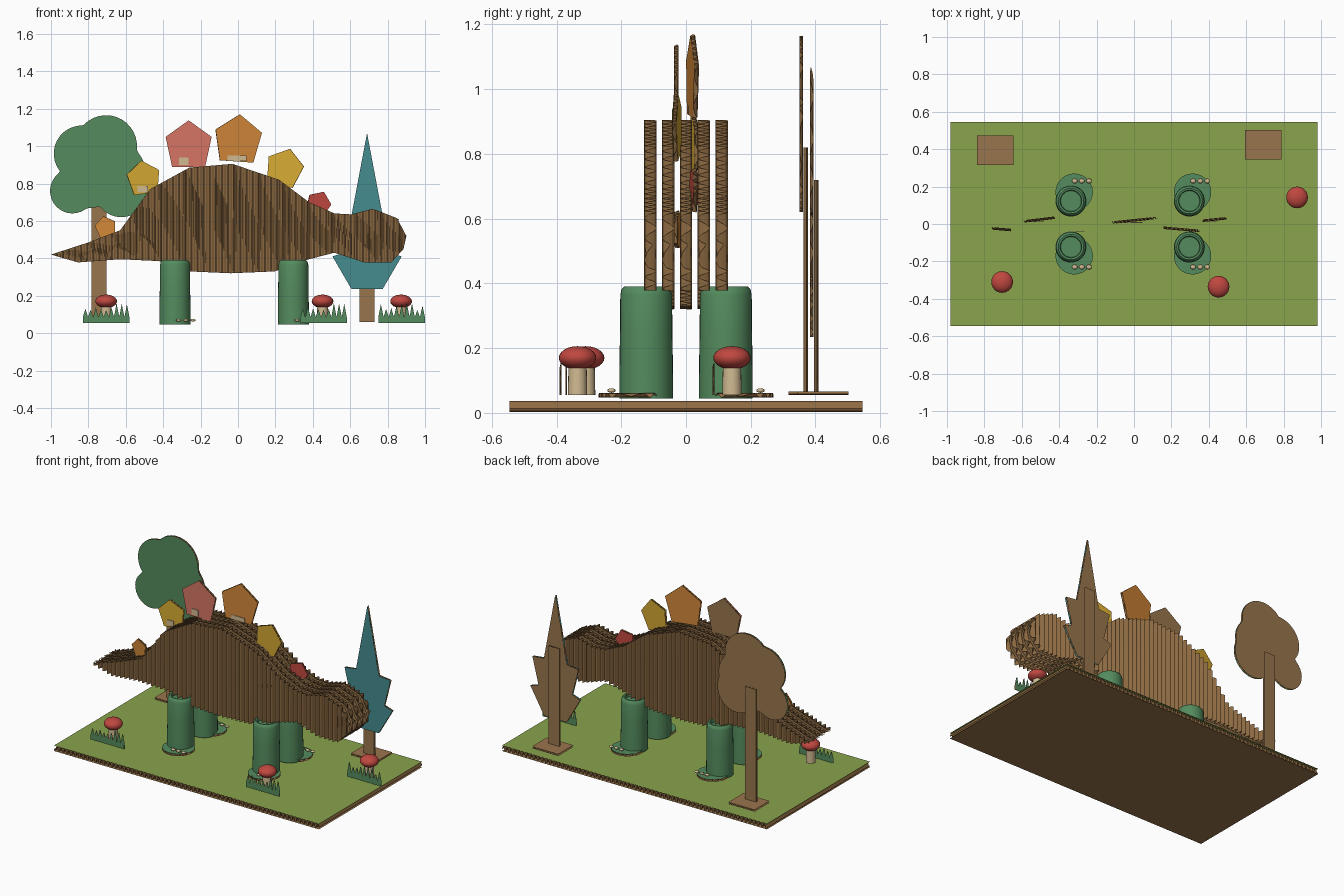
import bpy, bmesh, math, random
from math import sin, cos, pi

if "Cube" in bpy.data.objects:
    bpy.data.objects.remove(bpy.data.objects["Cube"])

random.seed(4)


def mat(name, r, g, b):
    m = bpy.data.materials.new(name)
    lin = [((c + 0.055) / 1.055) ** 2.4 for c in (r, g, b)]
    m.diffuse_color = (*lin, 1)
    m.use_nodes = True
    m.node_tree.nodes["Principled BSDF"].inputs["Base Color"].default_value = m.diffuse_color
    return m


BROWN = mat("cardboard brown", 0.60, 0.46, 0.30)
FLUTE = mat("flute brown", 0.56, 0.42, 0.26)
GRASS = mat("grass green", 0.54, 0.64, 0.30)
GREEN = mat("paint green", 0.33, 0.55, 0.37)
TEAL = mat("teal", 0.27, 0.55, 0.56)
RED = mat("red", 0.75, 0.28, 0.25)
SALMON = mat("salmon", 0.84, 0.46, 0.39)
ORANGE = mat("orange", 0.82, 0.53, 0.22)
YELLOW = mat("yellow", 0.84, 0.67, 0.20)
TAN = mat("tan", 0.82, 0.73, 0.57)


def finish(name, bm, mats, loc=(0, 0, 0), rot=(0, 0, 0), smooth=True):
    me = bpy.data.meshes.new(name)
    bm.to_mesh(me)
    bm.free()
    for m in mats:
        me.materials.append(m)
    ob = bpy.data.objects.new(name, me)
    bpy.context.collection.objects.link(ob)
    ob.location, ob.rotation_euler = loc, rot
    if smooth:
        for p in me.polygons:
            p.use_smooth = True
    return ob


def spans(outline, u):
    """Sorted v values where the line at u crosses the outline."""
    hits = []
    for (a, b), (c, d) in zip(outline, outline[1:] + outline[:1]):
        if (a <= u) != (c <= u):
            hits.append(b + (d - b) * (u - a) / (c - a))
    return sorted(hits)


def corrugated(name, outline, t, loc, front, back, period=0.025, flat=False, rot=(0, 0, 0)):
    """Wavy sheet cut to an outline, between optional flat liners; flutes run along v."""
    bm = bmesh.new()

    def vert(u, v, w):
        return bm.verts.new((u, v, -w) if flat else (u, w, v))

    # flat liners
    for w, m, i in ((-t / 2, front, 0), (t / 2, back, 1)):
        if m:
            f = bm.faces.new([vert(u, v, w) for u, v in outline])
            f.normal_update()
            f.material_index = i
            out = f.normal.z if flat else -f.normal.y
            if out * (1 if i == 0 else -1) < 0:
                f.normal_flip()
    # wavy core
    u0, u1 = min(p[0] for p in outline), max(p[0] for p in outline)
    n = max(8, round((u1 - u0) / period) * 6)
    prev = []
    for k in range(n + 1):
        u = u0 + 1e-4 + (u1 - u0 - 2e-4) * k / n
        w = 0.96 * t / 2 * sin(k * pi / 3 + 0.4)
        col = [vert(u, v, w) for v in spans(outline, u)]
        if len(col) == len(prev):
            for j in range(0, len(col) - 1, 2):
                f = bm.faces.new((prev[j], col[j], col[j + 1], prev[j + 1]))
                f.material_index = 2
                f.smooth = True
        prev = col
    return finish(name, bm, [front or BROWN, back or BROWN, FLUTE], loc, rot, smooth=False)


def rect(w, h):
    return [(-w / 2, -h / 2), (w / 2, -h / 2), (w / 2, h / 2), (-w / 2, h / 2)]


def lathe(name, prof, m, loc, seg=32):
    bm = bmesh.new()
    rings = [[bm.verts.new((r * cos(2 * pi * i / seg), r * sin(2 * pi * i / seg), z))
              for i in range(seg)] for r, z in prof]
    for a, b in zip(rings, rings[1:]):
        for i in range(seg):
            j = (i + 1) % seg
            bm.faces.new((a[i], a[j], b[j], b[i]))
    bm.faces.new(rings[0][::-1])
    bm.faces.new(rings[-1])
    ob = finish(name, bm, [m], loc)
    ob.data.set_sharp_from_angle(angle=math.radians(40))
    return ob


def blob(name, m, loc, size, seg=24):
    bm = bmesh.new()
    bmesh.ops.create_uvsphere(bm, u_segments=seg, v_segments=seg // 2, radius=1)
    bmesh.ops.scale(bm, vec=size, verts=bm.verts)
    return finish(name, bm, [m], loc)


# base board
corrugated("base_board", rect(1.96, 1.09), 0.036, (0, 0, 0.02), GRASS, BROWN, 0.03, flat=True)

# body: five corrugated layers with bare flutes on the outside
body = [(-1, .42), (-.8, .485), (-.63, .55), (-.47, .77), (-.26, .885), (-.03, .905), (.22, .82),
        (.38, .70), (.515, .64), (.605, .635), (.72, .665), (.85, .615), (.9, .52), (.885, .45),
        (.82, .378), (.675, .378), (.515, .43), (.38, .395), (.195, .33), (-.04, .32),
        (-.26, .33), (-.42, .385), (-.63, .395), (-.855, .378)]
for i in range(5):
    corrugated(f"body_layer_{i + 1}", body, 0.04, (0, (i - 2) * 0.055, 0),
               BROWN if i > 0 else None, BROWN if i < 4 else None, 0.033)

# back plates: x, y, z, size, tilt, turn, front colour, back colour
penta = [(0, 1.12), (1, .4), (.72, -.9), (-.72, -.9), (-1, .4)]
plates = [(-.707, -.028, .565, .055, -12, -5, ORANGE, ORANGE),
          (-.504, .024, .825, .088, -8, 7, YELLOW, YELLOW),
          (-.264, -.03, 1.0, .123, 0, 0, SALMON, BROWN),
          (0, .02, 1.03, .125, 4, 6, ORANGE, ORANGE),
          (.248, -.028, .88, .098, 16, -5, YELLOW, YELLOW),
          (.43, .024, .69, .064, 24, 6, RED, RED)]
for i, (x, y, z, s, tilt, turn, fc, bc) in enumerate(plates):
    corrugated(f"back_plate_{i + 1}", [(u * s, v * s) for u, v in penta], 0.014, (x, y, z),
               fc, bc, 0.02, rot=(0, math.radians(tilt), math.radians(turn)))

# tape tabs on the plates
for i, (x, y, z, w, h) in enumerate([(-.29, -.041, .92, .05, .04), (-.005, .008, .935, .1, .03),
                                     (-.51, .012, .77, .055, .035), (.425, .012, .65, .03, .03)]):
    bm = bmesh.new()
    bmesh.ops.create_cube(bm, size=1)
    bmesh.ops.scale(bm, vec=(w, 0.004, h), verts=bm.verts)
    finish(f"tape_tab_{i + 1}", bm, [TAN], (x, y, z), smooth=False)

# legs, feet and toes
leg = [(.083, .045), (.083, .12), (.081, .25), (.08, .365), (.076, .382), (.068, .39),
       (.058, .388), (.055, .365)]
disc = [(.1 * cos(2 * pi * i / 28), .1 * sin(2 * pi * i / 28)) for i in range(28)]
for x in (-.337, .296):
    for s in (-1, 1):
        tag = f"{'rear' if x < 0 else 'front'}_{'right' if s < 0 else 'left'}"
        lathe(f"{tag}_leg", leg, GREEN, (x, s * .123, 0))
        corrugated(f"{tag}_foot", disc, 0.014, (x + .017, s * .17, .054), GREEN, BROWN, flat=True)
        for k in range(3):
            blob(f"{tag}_toe_{k + 1}", TAN, (x + .02 + .038 * k, s * .23, .069),
                 (.015, .013, .007), 12)

# trees: cut-out crown, trunk and square stand
lobes = [(.04, .19, .165), (-.09, .15, .15), (-.14, -.05, .12), (-.04, -.02, .12), (.12, -.05, .14),
         (.09, .05, .16)]
round_crown = []
for i in range(72):
    c, s = cos(i * pi / 36), sin(i * pi / 36)
    far = 0
    for x, z, r in lobes:
        along, off = x * c + z * s, x * s - z * c
        if abs(off) < r:
            far = max(far, along + math.sqrt(r * r - off * off))
    round_crown.append((far * c, far * s))
half = [(.085, .62), (.17, .61), (.125, .43), (.185, .41), (.083, .235)]
pine_crown = [(0, 1.07)] + half + [(-x, z) for x, z in reversed(half)]
corrugated("round_tree_crown", round_crown, 0.012, (-.745, .356, .81), GREEN, BROWN)
corrugated("pine_tree_crown", pine_crown, 0.012, (.69, .388, 0), TEAL, BROWN)
for tag, x, y, top, by in (("round", -.742, .37, .82, .395), ("pine", .69, .402, .72, .423)):
    corrugated(f"{tag}_tree_trunk", rect(.08, top - .06), 0.014, (x, y, (top + .06) / 2), BROWN, BROWN)
    corrugated(f"{tag}_tree_stand", rect(.195, .158), 0.012, (x, by, .061), BROWN, BROWN, flat=True)

# grass tufts
for i, (x, y) in enumerate([(-.705, -.37), (.457, -.388), (.875, .085)]):
    n = 9
    tuft = [(.125, .055), (-.125, .055)]
    for k in range(n):
        u = -.125 + .25 * k / n
        tuft += [(u + .0005, .085), (u + .125 / n, random.uniform(.12, .165))]
    tuft.append((.1245, .085))
    corrugated(f"grass_tuft_{i + 1}", tuft, 0.006, (x, y, 0), GREEN, GREEN, 0.015)

# mushrooms
for i, (x, y) in enumerate([(-.705, -.31), (.452, -.335), (.872, .142)]):
    lathe(f"mushroom_stem_{i + 1}", [(.03, .055), (.028, .15)], TAN, (x, y, 0), 20)
    blob(f"mushroom_cap_{i + 1}", RED, (x, y, .17), (.058, .058, .036))
